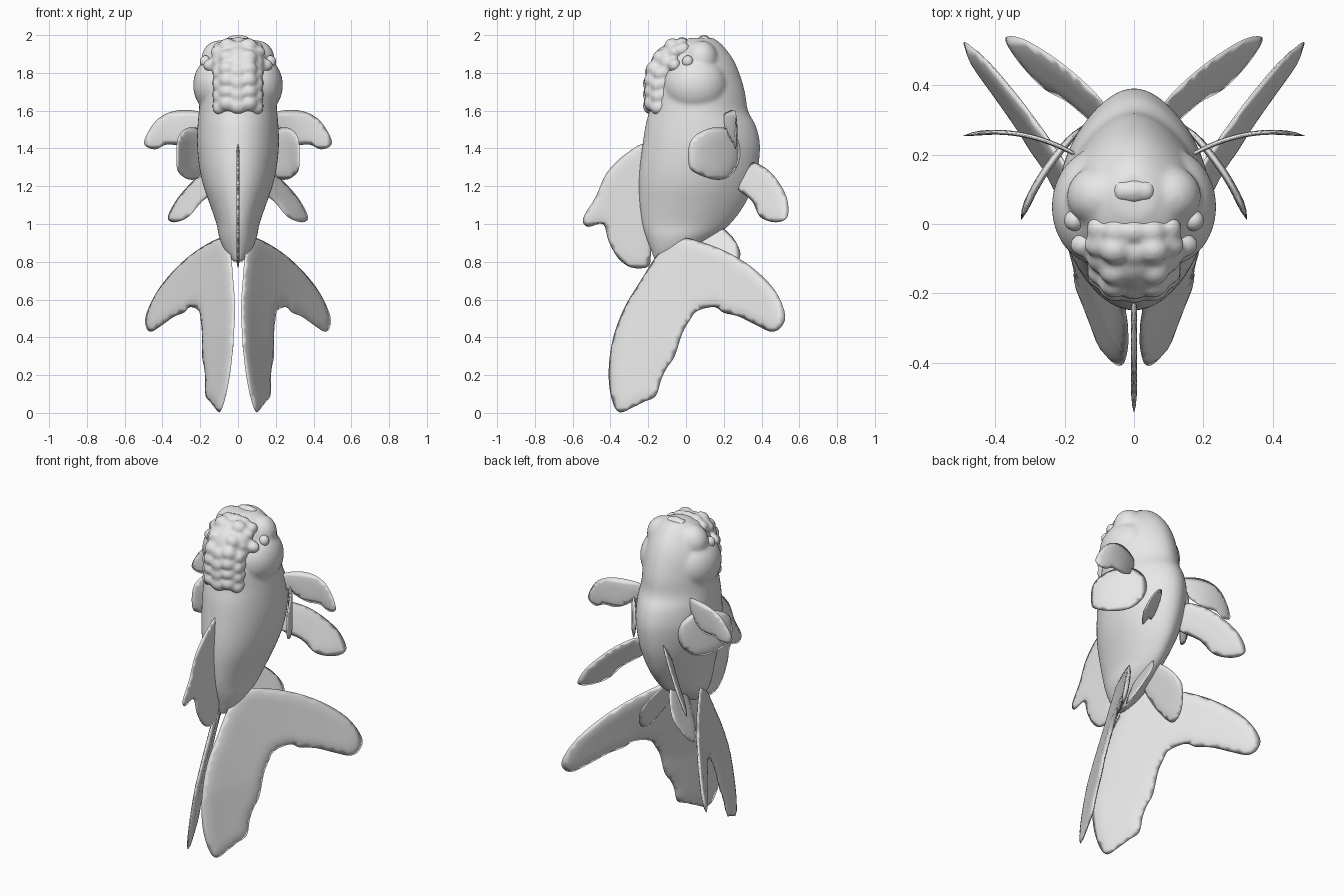
import bpy, bmesh, math
from mathutils import Vector, Matrix
from mathutils.geometry import delaunay_2d_cdt, intersect_point_line

cube = bpy.data.objects.get("Cube")
if cube:
    bpy.data.objects.remove(cube, do_unlink=True)

grey = bpy.data.materials.new("plain_grey")
grey.use_nodes = True
grey.diffuse_color = (.8, .8, .8, 1)
grey.node_tree.nodes["Principled BSDF"].inputs["Base Color"].default_value = grey.diffuse_color


def finish(name, bm, mirror=False, voxel=0, soften=0):
    """Turn a bmesh into a smooth object, optionally mirrored or fused into one skin."""
    bmesh.ops.recalc_face_normals(bm, faces=bm.faces)
    mesh = bpy.data.meshes.new(name)
    bm.to_mesh(mesh)
    bm.free()
    mesh.shade_smooth()
    mesh.materials.append(grey)
    obj = bpy.data.objects.new(name, mesh)
    bpy.context.collection.objects.link(obj)
    if mirror:
        obj.modifiers.new("mirror", 'MIRROR').use_mirror_merge = False
    if voxel:
        remesh = obj.modifiers.new("fuse", 'REMESH')
        remesh.mode = 'VOXEL'
        remesh.voxel_size = voxel
        remesh.use_smooth_shade = True
        obj.modifiers.new("soften", 'SMOOTH').iterations = soften


def add_blobs(bm, parts):
    """Add ellipsoids, each (centre, radii), with a twin across x when off centre."""
    for (x, y, z), radii in parts:
        for side in {x, -x}:
            bmesh.ops.create_uvsphere(bm, u_segments=28, v_segments=18, radius=1,
                                      matrix=Matrix.LocRotScale(Vector((side, y, z)), None, Vector(radii)))


def spline(points, steps, closed):
    """Catmull-Rom curve through points of any dimension."""
    n = len(points)
    pick = (lambda i: points[i % n]) if closed else (lambda i: points[max(0, min(n - 1, i))])
    curve = []
    for i in range(n if closed else n - 1):
        a, b, c, d = (Vector(pick(i + k)) for k in (-1, 0, 1, 2))
        for s in range(steps):
            t = s / steps
            curve.append(b + (c - a) * t / 2 + (a * 2 - b * 5 + c * 4 - d) * t**2 / 2
                         + (b * 3 - a - c * 3 + d) * t**3 / 2)
    if not closed:
        curve.append(Vector(points[-1]))
    return curve


def rim_distance(p, rim):
    best = math.inf
    for a, b in zip(rim, rim[1:] + rim[:1]):
        _, t = intersect_point_line(p, a, b)
        best = min(best, (p - a.lerp(b, max(0, min(1, t)))).length)
    return best


def inside(p, rim):
    hit = False
    for a, b in zip(rim, rim[1:] + rim[:1]):
        if (a.y > p.y) != (b.y > p.y) and p.x < a.x + (b.x - a.x) * (p.y - a.y) / (b.y - a.y):
            hit = not hit
    return hit


def fin(name, outline, place, thick, mirror=True, step=.025):
    """Lens-thin curved sheet: a flat outline mapped into space by place(u, v)."""
    rim = spline(outline, 4, True)
    points = list(rim)
    us, vs = [p.x for p in rim], [p.y for p in rim]
    for i in range(int((max(us) - min(us)) / step) + 1):
        for j in range(int((max(vs) - min(vs)) / step) + 1):
            p = Vector((min(us) + i * step, min(vs) + j * step))
            if inside(p, rim) and rim_distance(p, rim) > step * .4:
                points.append(p)
    edges = [(i, (i + 1) % len(rim)) for i in range(len(rim))]
    flat, _, tris, *_ = delaunay_2d_cdt(points, edges, [], 1, 1e-6)
    bm = bmesh.new()
    front, back = [], []
    for p in flat:
        u, v = p
        here = Vector(place(u, v))
        normal = (Vector(place(u + .01, v)) - here).cross(Vector(place(u, v + .01)) - here).normalized()
        d = rim_distance(p, rim)
        offset = normal * thick * min(1, d / .05) ** .5
        front.append(bm.verts.new(here + offset))
        back.append(bm.verts.new(here - offset) if d > 1e-4 else front[-1])
    for tri in tris:
        bm.faces.new([front[i] for i in tri])
        if any(front[i] != back[i] for i in tri):
            bm.faces.new([back[i] for i in reversed(tri)])
    finish(name, bm, mirror)


# Body: egg-shaped rings given as height, back edge, belly edge, half width
stations = [(.8, -.165, -.06, .025), (.86, -.185, .04, .07), (.93, -.212, .15, .1),
            (1, -.232, .235, .114), (1.1, -.245, .31, .148), (1.2, -.25, .355, .183),
            (1.3, -.245, .382, .205), (1.42, -.23, .392, .217), (1.52, -.215, .37, .214),
            (1.6, -.195, .328, .207), (1.7, -.18, .312, .2), (1.8, -.15, .282, .19),
            (1.88, -.12, .245, .165), (1.95, -.06, .19, .12), (1.985, .02, .145, .06)]
bm = bmesh.new()
rings = []
sides = 48
for z, low, high, half in spline(stations, 4, False):
    ring = []
    for k in range(sides):
        across, along = math.cos(math.tau * k / sides), math.sin(math.tau * k / sides)
        narrow = 1 - .22 * max(0, along) ** 2
        ring.append(bm.verts.new((half * across * narrow, (low + high) / 2 + (high - low) / 2 * along, z)))
    rings.append(ring)
for lower, upper in zip(rings, rings[1:]):
    for k in range(sides):
        m = (k + 1) % sides
        bm.faces.new((lower[k], lower[m], upper[m], upper[k]))
bm.faces.new(rings[0])
bm.faces.new(rings[-1])
# Gill covers and eye bulges melt into the body
add_blobs(bm, [((.098, .05, 1.735), (.14, .17, .16)), ((.1, .08, 1.872), (.094, .09, .1))])
finish("body", bm, voxel=.011, soften=5)

# Eyes and lips
bm = bmesh.new()
add_blobs(bm, [((.172, .01, 1.86), (.03, .03, .032))])
finish("eyes", bm)
bm = bmesh.new()
add_blobs(bm, [((0, .095, 1.95), (.05, .042, .052)), ((.035, .095, 1.945), (.033, .04, .053))])
finish("mouth", bm, voxel=.01, soften=2)

# Lumpy hood: a block over the forehead with uneven rows of knobs
lumps = [((0, -.1, 1.76), (.125, .105, .185)), ((.06, -.1, 1.85), (.075, .05, .08)),
         ((.06, -.12, 1.66), (.07, .075, .07))]
for row in range(6):
    z = 1.625 + row * .06
    y = -.18 + .09 * max(0, (z - 1.75) / .16) ** 2
    for x, push, drop, size in ((0, -.004, 0, .05), (.055, 0, .015, .048), (.094, .03, -.01, .042)):
        lumps.append(((x, y + push, z + drop), (size, size * .9, size * .9)))
    lumps.append(((.105, y + .06, z), (.032, .036, .036)))
# Knobs on the brow, from the lips out towards the eyes
for x, y, z in ((0, -.02, 1.955), (.05, -.02, 1.95), (.05, -.06, 1.93), (.1, -.06, 1.91),
                (.14, -.06, 1.84)):
    lumps.append(((x, y, z), (.045, .036, .036)))
bm = bmesh.new()
add_blobs(bm, lumps)
finish("hood", bm, voxel=.01, soften=4)

# Dorsal fin on the centre plane
fin("dorsal_fin",
    [(-.2, 1.42), (-.32, 1.37), (-.42, 1.27), (-.48, 1.14), (-.545, 1.03), (-.52, .985),
     (-.44, 1), (-.41, .91), (-.36, .82), (-.29, .77), (-.2, .775), (-.185, .85),
     (-.17, 1), (-.17, 1.2)],
    lambda y, z: (0, y, z), .009, mirror=False)

# Paired fins
fin("pectoral_fin",
    [(.15, 1.57), (.23, 1.6), (.33, 1.6), (.42, 1.56), (.48, 1.48), (.495, 1.42), (.44, 1.395),
     (.38, 1.42), (.3, 1.42), (.22, 1.46), (.15, 1.52)],
    lambda x, z: (x, .265 - 1.2 * (x - .4) ** 2, z), .007)
fin("side_fin",
    [(.28, 1.43), (.28, 1.33), (.23, 1.25), (.15, 1.235), (.05, 1.27), (.015, 1.31),
     (.015, 1.41), (.05, 1.47), (.14, 1.51), (.23, 1.5)],
    lambda y, z: (.33 - .3 * y - 1.2 * y * y, y, z), .011)
fin("pelvic_fin",
    [(.27, 1.24), (.34, 1.32), (.4, 1.31), (.47, 1.25), (.53, 1.15), (.542, 1.06),
     (.52, 1.02), (.46, 1.01), (.39, 1.04), (.35, 1.12), (.28, 1.18)],
    lambda y, z: (.235 + .75 * (y - .43) + .5 * (1.15 - z), y, z), .01)
fin("anal_fin",
    [(.04, .97), (.13, 1.01), (.23, .95), (.285, .86), (.275, .8), (.22, .71), (.14, .67),
     (.08, .74), (.04, .86)],
    lambda y, z: (.03 + .2 * (y - .03) + .5 * (.9 - z), y, z), .008)

# Double tail: each half has a long trailing lobe and a spread side lobe
fin("tail_fin",
    [(.03, .92), (.2, .86), (.35, .77), (.47, .65), (.525, .52), (.5, .45), (.45, .43),
     (.38, .46), (.28, .51), (.2, .53), (.15, .56), (.06, .54), (.02, .49), (-.02, .42),
     (-.06, .3), (-.1, .24), (-.13, .18), (-.16, .09), (-.22, .06), (-.28, .03), (-.35, .003),
     (-.39, .06), (-.41, .2), (-.39, .38), (-.33, .55), (-.24, .7), (-.15, .84), (-.06, .92)],
    lambda y, z: (.29 + .52 * y + .12 * y * y - .21 * z - .06 * max(0, .4 - z), y, z), .014)
